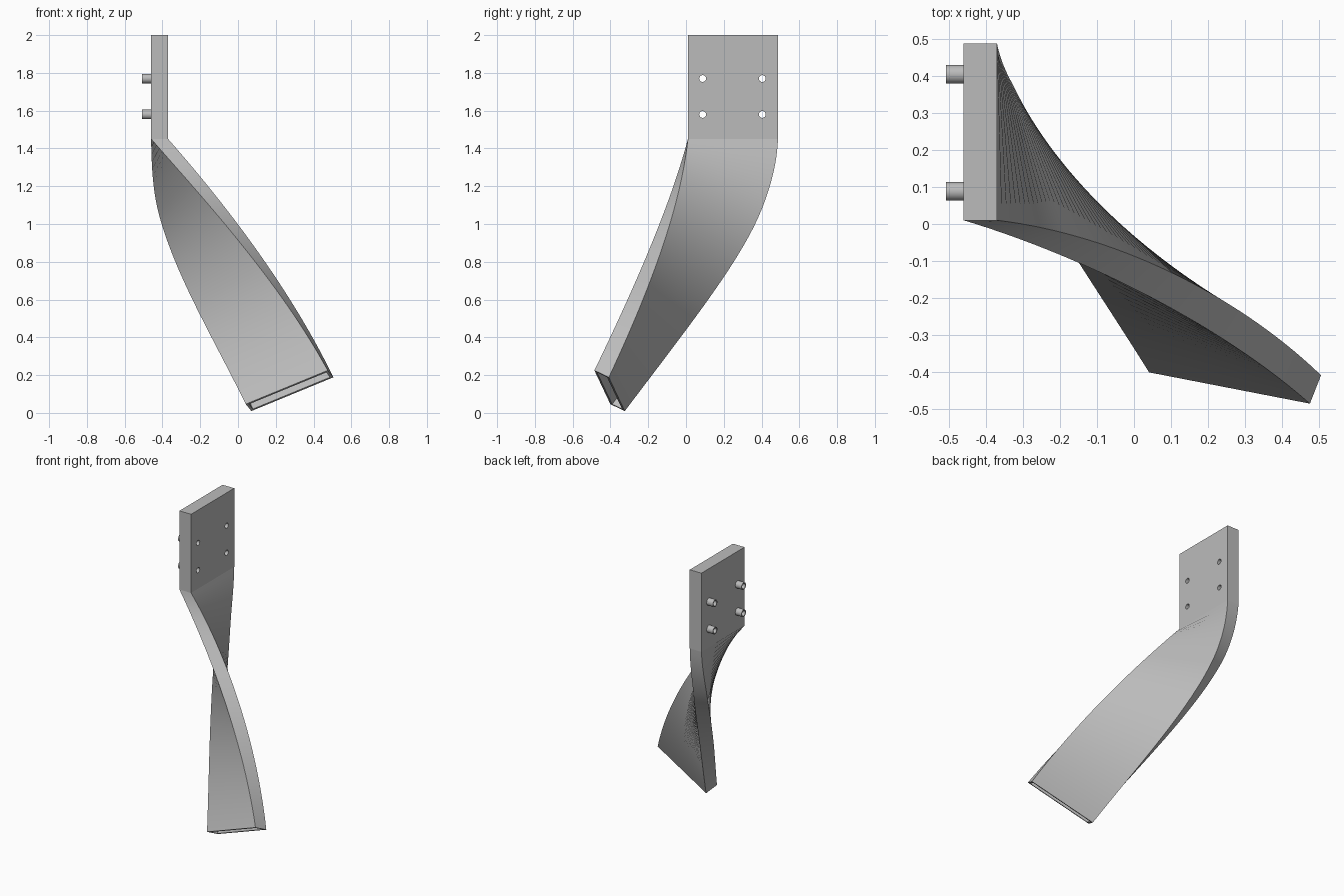
import bpy, bmesh, math
from mathutils import Vector, Matrix
from mathutils.geometry import interpolate_bezier

cube = bpy.data.objects.get("Cube")
if cube:
    bpy.data.objects.remove(cube, do_unlink=True)

metal = bpy.data.materials.new("plain grey metal")
metal.use_nodes = True
grey = (0.5, 0.5, 0.5, 1)
metal.diffuse_color = grey
metal.node_tree.nodes["Principled BSDF"].inputs["Base Color"].default_value = grey

THICK, WIDTH, WALL = 0.09, 0.477, 0.014
CORNER = Vector((-0.46, 0.01, 1.45))   # where the twisted tube leaves the plate
STEPS = 64


def finish(bm, name, smooth=True):
    bmesh.ops.recalc_face_normals(bm, faces=bm.faces)
    mesh = bpy.data.meshes.new(name)
    bm.to_mesh(mesh)
    bm.free()
    mesh.materials.append(metal)
    obj = bpy.data.objects.new(name, mesh)
    bpy.context.collection.objects.link(obj)
    bpy.ops.object.select_all(action='DESELECT')
    obj.select_set(True)
    bpy.context.view_layer.objects.active = obj
    if smooth:
        bpy.ops.object.shade_smooth_by_angle(angle=math.radians(30))
    return obj


def section(t, corner, inset):
    """Rectangle of the tube at t: yawed, leaned and rolled about its corner."""
    yaw = math.radians(79) * (1.3 * t - 0.3 * t * t)
    lean = math.radians(22) * (1 - (1 - min(t / 0.2, 1)) ** 2)
    roll = math.radians(26) * t * t
    rot = (Matrix.Rotation(yaw, 3, 'Z') @ Matrix.Rotation(-lean, 3, 'X')
           @ Matrix.Rotation(roll, 3, 'Y'))
    u, v = rot.col[0], rot.col[1]
    a, b = THICK - inset, WIDTH - inset
    return [corner + u * x + v * y
            for x, y in ((inset, inset), (a, inset), (a, b), (inset, b))]


# Twisted hollow tube, open at the lower end
bm = bmesh.new()
path = interpolate_bezier(CORNER, Vector((-0.16, -0.08, 1.11)),
                          Vector((0.22, -0.26, 0.69)),
                          Vector((0.475, -0.485, 0.225)), STEPS + 1)
skins = []
for inset in (0, WALL):
    rings = [[bm.verts.new(p) for p in section(i / STEPS, c, inset)]
             for i, c in enumerate(path)]
    for r, s in zip(rings, rings[1:]):
        for k in range(4):
            n = (k + 1) % 4
            bm.faces.new((r[k], r[n], s[n], s[k]))
    skins.append(rings)
for end in (0, -1):                      # rims joining outer and inner skins
    outer, inner = skins[0][end], skins[1][end]
    for k in range(4):
        n = (k + 1) % 4
        bm.faces.new((outer[k], outer[n], inner[n], inner[k]))
finish(bm, "twisted_tube")

# Mounting plate
bm = bmesh.new()
size = Vector((THICK, WIDTH, 0.55))
bmesh.ops.create_cube(bm, size=1, matrix=Matrix.Translation(CORNER + size / 2)
                      @ Matrix.Diagonal(size).to_4x4())
plate = finish(bm, "mounting_plate", smooth=False)

# Hollow pegs, with their bores cut through the plate
TURN = Matrix.Rotation(math.pi / 2, 4, 'Y')
for row, z in (("lower", 1.58), ("upper", 1.77)):
    for side, y in (("front", 0.088), ("back", 0.404)):
        bm = bmesh.new()
        bmesh.ops.create_cone(bm, cap_ends=True, segments=32, radius1=0.018,
                              radius2=0.018, depth=0.3,
                              matrix=Matrix.Translation((-0.42, y, z)) @ TURN)
        cutter = finish(bm, "bore_cutter", smooth=False)
        cutter.hide_render = True
        cut = plate.modifiers.new("bore", 'BOOLEAN')
        cut.operation, cut.solver, cut.object = 'DIFFERENCE', 'EXACT', cutter
        bpy.context.view_layer.objects.active = plate
        bpy.ops.object.modifier_apply(modifier=cut.name)
        bpy.data.objects.remove(cutter, do_unlink=True)

        bm = bmesh.new()
        loops = []
        for x, r in ((-0.46, 0.018), (-0.46, 0.025), (-0.508, 0.025), (-0.508, 0.018)):
            loops.append([bm.verts.new((x, y + r * math.cos(a), z + r * math.sin(a)))
                          for a in (math.tau * i / 32 for i in range(32))])
        for p, q in zip(loops, loops[1:] + loops[:1]):
            for i in range(32):
                j = (i + 1) % 32
                bm.faces.new((p[i], p[j], q[j], q[i]))
        finish(bm, f"{row}_{side}_peg")

plate.select_set(True)
bpy.context.view_layer.objects.active = plate
bpy.ops.object.shade_smooth_by_angle(angle=math.radians(30))
